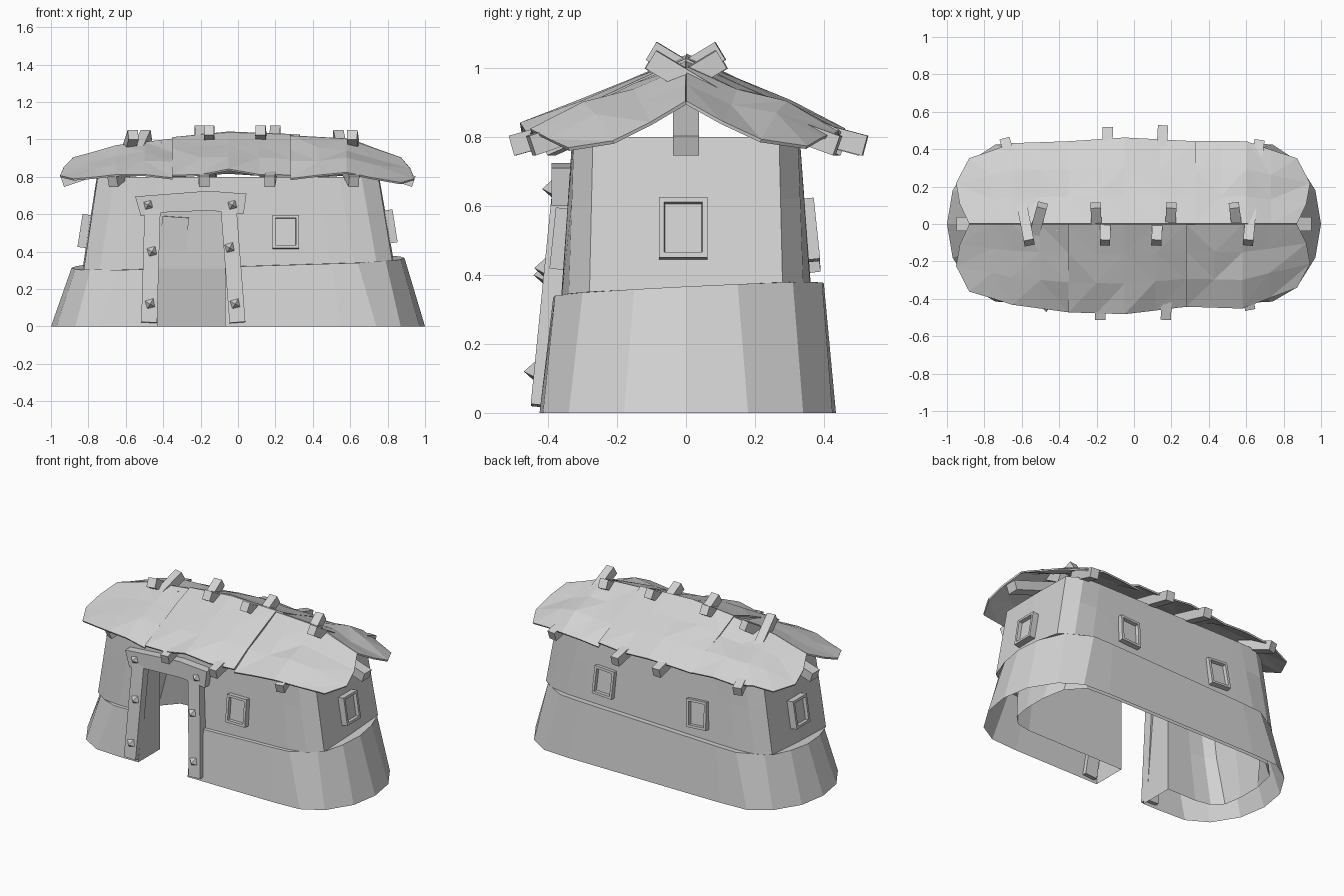
import bpy, bmesh, math, random
from mathutils import Vector, Matrix, Euler

random.seed(4)
if "Cube" in bpy.data.objects:
    bpy.data.objects.remove(bpy.data.objects["Cube"])

SHADE = (0.65, 0.65, 0.65, 1)
grey = bpy.data.materials.new("plain_grey")
grey.use_nodes = True
grey.diffuse_color = SHADE
grey.node_tree.nodes["Principled BSDF"].inputs["Base Color"].default_value = SHADE


def finish(name, bm, matrix=None):
    bmesh.ops.recalc_face_normals(bm, faces=bm.faces)
    mesh = bpy.data.meshes.new(name)
    bm.to_mesh(mesh)
    bm.free()
    mesh.materials.append(grey)
    obj = bpy.data.objects.new(name, mesh)
    bpy.context.collection.objects.link(obj)
    if matrix:
        obj.matrix_world = matrix
    return obj


def beam(name, p, q, width, depth, ref):
    """Straight timber from p to q; its width lies across ref."""
    p, q = Vector(p), Vector(q)
    d = (q - p).normalized()
    x = Vector(ref).cross(d).normalized()
    rot = Matrix((x, d.cross(x), d)).transposed().to_4x4()
    bm = bmesh.new()
    bmesh.ops.create_cube(bm, size=1)
    bmesh.ops.scale(bm, vec=(width, depth, (q - p).length), verts=bm.verts)
    return finish(name, bm, Matrix.Translation((p + q) / 2) @ rot)


# Walls: stacked rounded outlines, given as one quarter and mirrored
DOOR_L, DOOR_R = -0.43, -0.07


def outline(quarter, height, back=None):
    back = back or quarter
    pts = [(DOOR_R, -quarter[0][1])]
    pts += [(x, -y) for x, y in quarter]
    pts += [(x, y) for x, y in back[-2::-1]]
    pts += [(-x, y) for x, y in back]
    pts += [(-x, -y) for x, y in quarter[-2::-1]]
    pts += [(DOOR_L, -quarter[0][1])]
    return [Vector((x, y, height(x, y))) for x, y in pts]


def blend(a, b, z):
    out = []
    for p, q in zip(a, b):
        t = (z - p.z) / (q.z - p.z)
        out.append(p.lerp(q, t))
    return out


def ledge(x, y):
    return 0.34 + 0.03 * x + 0.05 * y


ground = lambda x, y: 0
top = lambda x, y: 0.8
room = lambda x, y: 0.31
base = outline([(.55, .425), (.74, .415), (.87, .34), (.97, .18), (1, 0)], ground,
               [(.55, .435), (.74, .425), (.87, .34), (.97, .18), (1, 0)])
ledge_out = outline([(.5, .385), (.64, .38), (.79, .3), (.87, .15), (.89, 0)], ledge,
                    [(.5, .4), (.64, .395), (.79, .31), (.87, .15), (.89, 0)])
ledge_in = outline([(.48, .362), (.62, .36), (.74, .34), (.825, .28), (.83, 0)], ledge)
eave = outline([(.46, .33), (.54, .33), (.66, .325), (.75, .27), (.755, 0)], top)
in_top = outline([(.46, .2), (.56, .2), (.64, .19), (.7, .15), (.72, 0)], top,
                 [(.45, .315), (.53, .315), (.64, .31), (.72, .26), (.72, 0)])
in_mid = outline([(.48, .2), (.6, .2), (.7, .19), (.76, .15), (.78, 0)], room,
                 [(.47, .35), (.6, .35), (.72, .32), (.78, .25), (.78, 0)])
in_base = outline([(.5, .2), (.64, .2), (.74, .18), (.8, .12), (.82, 0)], ground,
                  [(.52, .41), (.7, .4), (.79, .3), (.82, .15), (.82, 0)])
rings = [base, ledge_out, ledge_in, blend(ledge_in, eave, .62), eave,
         in_top, blend(in_top, in_mid, .62), in_mid, in_base]

bm = bmesh.new()
loops = [[bm.verts.new(p) for p in ring] for ring in rings]
n = len(base)
for i, (loop, nxt) in enumerate(zip(loops, loops[1:])):  # underside stays open
    for k in range(n):
        if k == n - 1 and i not in (3, 4, 5):
            continue  # doorway
        m = (k + 1) % n
        bm.faces.new((loop[k], loop[m], nxt[m], nxt[k]))
bm.faces.new((loops[3][0], loops[3][-1], loops[6][-1], loops[6][0]))
for side in (0, -1):
    bm.faces.new([loops[i][side] for i in (0, 1, 2, 3, 6, 7, 8)])
finish("walls", bm)

# Door frame
for name, xa, xb in (("door_post_right", -.475, -.457), ("door_post_left", -.003, -.05)):
    beam(name, (xa, -.422, .02), (xb, -.361, .63), .085, .057, (0, 1, 0))
bm = bmesh.new()
face = bm.faces.new([bm.verts.new((x, -.39, z)) for x, z in
                     ((-.52, .59), (-.4, .61), (-.15, .62), (.03, .6),
                      (.045, .71), (-.16, .725), (-.55, .695))])
extruded = bmesh.ops.extrude_face_region(bm, geom=[face])["geom"]
bmesh.ops.translate(bm, vec=(0, .056, 0),
                    verts=[v for v in extruded if isinstance(v, bmesh.types.BMVert)])
finish("door_lintel", bm)

# Pyramid studs on the frame
for x, z in ((-.48, .65), (-.46, .4), (-.47, .12), (-.03, .65), (-.045, .42), (-.015, .12)):
    y = -.39 if z > .6 else -.455 + .1 * z
    bm = bmesh.new()
    bmesh.ops.create_cone(bm, cap_ends=True, segments=4, radius1=.036, radius2=0, depth=.035)
    finish("frame_stud", bm, Matrix.Translation((x, y - .01, z))
           @ Matrix.Rotation(math.pi / 2, 4, "X") @ Matrix.Rotation(math.radians(60), 4, "Z"))


# Windows: raised plates with a sunken pane
def window(name, loc, yaw, lean, roll):
    bm = bmesh.new()
    bmesh.ops.create_cube(bm, size=1)
    bmesh.ops.scale(bm, vec=(.142, .05, .178), verts=bm.verts)
    front = [f for f in bm.faces if f.normal.y < -.9]
    bmesh.ops.inset_region(bm, faces=front, thickness=.022)
    bmesh.ops.inset_region(bm, faces=front, thickness=.003, depth=-.022)
    rot = Euler((math.radians(-lean), math.radians(roll), 0)).to_matrix().to_4x4()
    finish(name, bm, Matrix.Translation(loc) @ Matrix.Rotation(math.radians(yaw), 4, "Z") @ rot)


window("front_window", (.255, -.362, .505), 0, 6, 0)
window("left_window", (.815, -.008, .535), 90, 9, 0)
window("right_window", (-.82, 0, .51), -90, 9, 0)
window("back_window_left", (.34, .355, .53), 180, 6, 3)
window("back_window_right", (-.34, .355, .5), 180, 7, -4)


# Roof: three overlapping panels a side; columns are (x, eave y, eave z, ridge z)
def roof_panel(name, columns, side, lift):
    dense = []
    for a, b in zip(columns, columns[1:]):
        dense += [a, tuple((u + v) / 2 for u, v in zip(a, b))]
    dense.append(columns[-1])
    bm = bmesh.new()
    grid = []
    for x, ye, ze, zr in dense:
        end = abs(x) > .8
        steps = ((0, 0, 0), (.33, .33, 0), (.66, .6, 0), (1, 1, 0))
        if end:  # drooping, bowed end edge
            steps = ((0, 0, .01), (.3, .45, .06), (.62, .85, .08), (1, 1, -.01))
        col = []
        for s, f, bow in steps:
            wob = 0 if end or s == 0 else random.uniform(-.011, .011)
            col.append(bm.verts.new((x + math.copysign(bow, x), side * s * ye,
                                     zr + (ze - zr) * f + wob + lift)))
        grid.append(col)
    for a, b in zip(grid, grid[1:]):
        for k in range(3):
            quad = (a[k], b[k], b[k + 1], a[k + 1])
            if random.random() < .5:
                quad = quad[1:] + quad[:1]
            bm.faces.new((quad[0], quad[1], quad[2]))
            bm.faces.new((quad[0], quad[2], quad[3]))
    obj = finish(name, bm)
    mod = obj.modifiers.new("thickness", "SOLIDIFY")
    mod.thickness = .01
    mod.offset = 0


front_cols = ((-.87, .36, .785, .9), (-.65, .43, .81, .965), (-.35, .47, .795, 1.0),
              (-.05, .48, .82, 1.025), (.28, .44, .79, 1.015), (.58, .45, .825, 1.0), (.86, .34, .765, .9))
back_cols = ((-.87, .35, .785, .9), (-.65, .43, .81, .965), (-.35, .44, .8, 1.0),
             (-.05, .46, .82, 1.03), (.33, .44, .8, 1.015), (.6, .44, .82, 1.0), (.86, .35, .77, .9))
for label, cols, side in (("front", front_cols, -1), ("back", back_cols, 1)):
    for part, first, lift in (("right", 0, 0), ("middle", 2, .008), ("left", 4, 0)):
        roof_panel(f"roof_{label}_{part}", cols[first:first + 3], side, lift)

# Rafter tails under the eaves and crossed ends on the ridge
for xe, xr, side, reach in ((-.67, -.49, -1, .4), (-.18, -.205, -1, .505), (.17, .2, -1, .505),
                            (.62, .535, -1, .45), (-.69, -.56, 1, .45), (-.14, -.155, 1, .51),
                            (.155, .12, 1, .52), (.67, .61, 1, .44)):
    rise = 1.05 if abs(xr) < .3 else 1.025
    inner = xe + (xr - xe) * .5
    beam("rafter_tail", (xe, side * reach, .775), (inner, side * .22, .855), .055, .06, (0, 0, 1))
    lean = (xr - xe) * .3
    beam("ridge_tie", (xr - lean, side * .1, rise - .12), (xr, -side * .1, rise),
         .055, .06, (0, 0, 1))

# Sloping beams at both ends
for s in (1, -1):
    beam("end_beam", (s * .4, 0, .955), (s * .94, 0, .775), .075, .06, (0, 0, 1))
